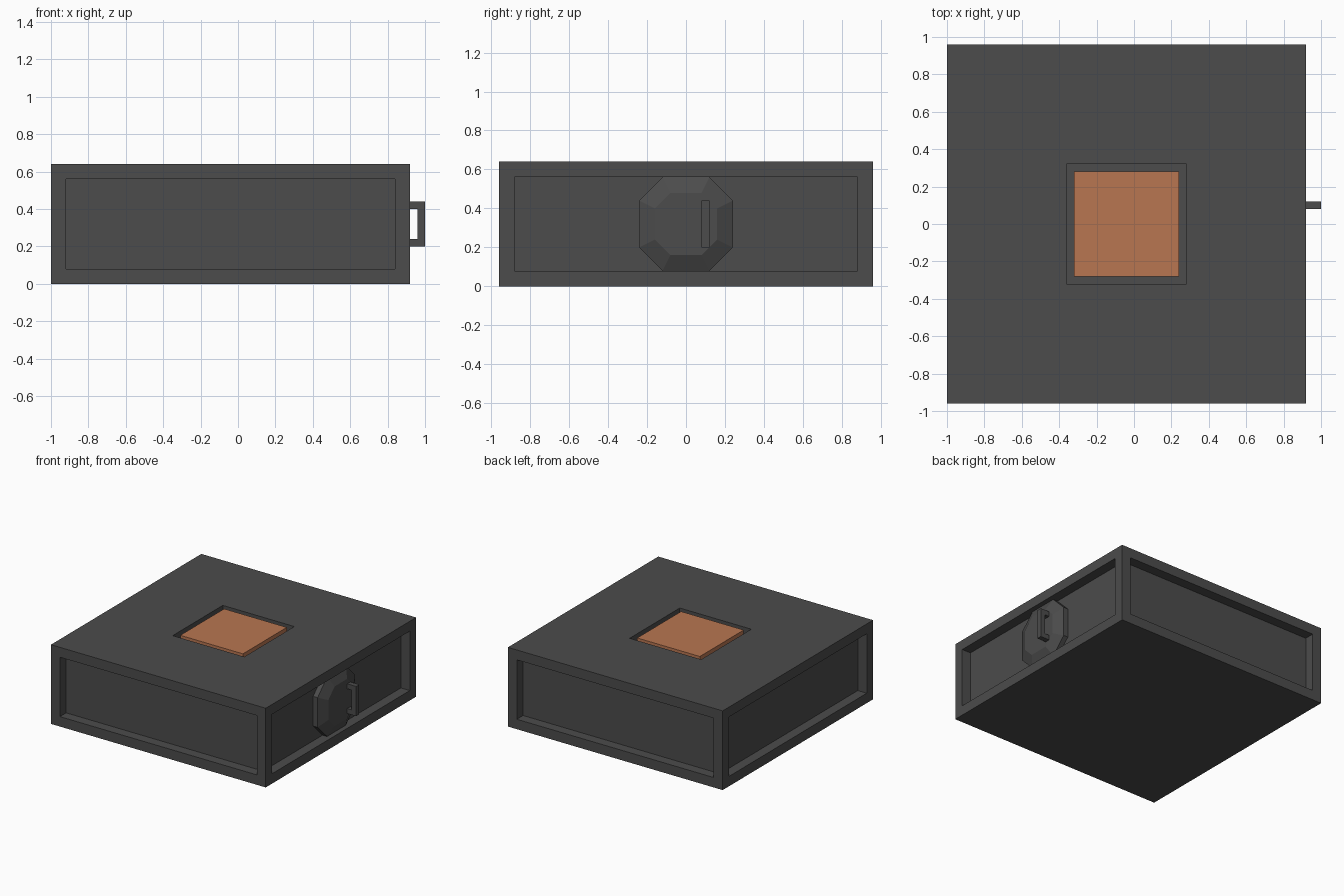
import bpy, bmesh
from mathutils import Matrix, Vector

if "Cube" in bpy.data.objects:
    bpy.data.objects.remove(bpy.data.objects["Cube"])


def material(name, rgb):
    m = bpy.data.materials.new(name)
    m.diffuse_color = (*rgb, 1)
    m.use_nodes = True
    m.node_tree.nodes["Principled BSDF"].inputs["Base Color"].default_value = m.diffuse_color
    return m


GREY = material("dark grey", (0.072, 0.072, 0.072))
ORANGE = material("copper orange", (0.48, 0.18, 0.083))


def add_object(name, bm, mat):
    bmesh.ops.recalc_face_normals(bm, faces=bm.faces[:])
    mesh = bpy.data.meshes.new(name)
    bm.to_mesh(mesh)
    bm.free()
    mesh.materials.append(mat)
    obj = bpy.data.objects.new(name, mesh)
    bpy.context.collection.objects.link(obj)
    return obj


def box_bm(lo, hi):
    lo, hi = Vector(lo), Vector(hi)
    bm = bmesh.new()
    bmesh.ops.create_cube(bm, size=1, matrix=Matrix.Translation((lo + hi) / 2)
                          @ Matrix.Diagonal((*(hi - lo), 1)))
    bm.normal_update()
    return bm


def recess(bm, normal, border, depth):
    """Cut a straight-walled pocket into the outer face pointing along normal."""
    normal = Vector(normal)
    face = max((f for f in bm.faces if f.normal.dot(normal) > 0.9),
               key=lambda f: f.calc_center_median().dot(normal))
    bmesh.ops.inset_region(bm, faces=[face], thickness=border, use_even_offset=True)
    new = bmesh.ops.extrude_discrete_faces(bm, faces=[face])["faces"][0]
    bmesh.ops.translate(bm, verts=new.verts[:], vec=-normal * depth)
    bm.normal_update()


# body: slab with a recessed panel on each side and a square pocket on top
bm = box_bm((-1, -0.96, 0), (0.92, 0.96, 0.64))
for n in ((1, 0, 0), (-1, 0, 0), (0, 1, 0), (0, -1, 0)):
    recess(bm, n, 0.08, 0.08)
recess(bm, (0, 0, 1), 0.64, 0.08)
add_object("body", bm, GREY)

# orange plate sitting in the top pocket
add_object("top_plate", box_bm((-0.32, -0.28, 0.56), (0.24, 0.28, 0.638)), ORANGE)


# octagonal door boss: straight rim, then a chamfer to a smaller front
def octagon(bm, x, r, flat):
    pts = [(flat, r), (r, flat), (r, -flat), (flat, -r),
           (-flat, -r), (-r, -flat), (-r, flat), (-flat, r)]
    return [bm.verts.new((x, a, 0.32 + b)) for a, b in pts]


bm = bmesh.new()
rings = [octagon(bm, 0.84, 0.24, 0.12), octagon(bm, 0.88, 0.24, 0.12),
         octagon(bm, 0.92, 0.16, 0.08)]
for a, b in zip(rings, rings[1:]):
    for i in range(8):
        j = (i + 1) % 8
        bm.faces.new((a[i], a[j], b[j], b[i]))
bm.faces.new(rings[0])
bm.faces.new(rings[-1])
add_object("door_boss", bm, GREY)

# C-shaped handle: side profile extruded in y
profile = [(0.92, 0.20), (1.0, 0.20), (1.0, 0.44), (0.92, 0.44),
           (0.92, 0.40), (0.96, 0.40), (0.96, 0.24), (0.92, 0.24)]
bm = bmesh.new()
face = bm.faces.new([bm.verts.new((x, 0.08, z)) for x, z in profile])
out = bmesh.ops.extrude_face_region(bm, geom=[face])["geom"]
bmesh.ops.translate(bm, vec=(0, 0.04, 0),
                    verts=[v for v in out if isinstance(v, bmesh.types.BMVert)])
add_object("door_handle", bm, GREY)
